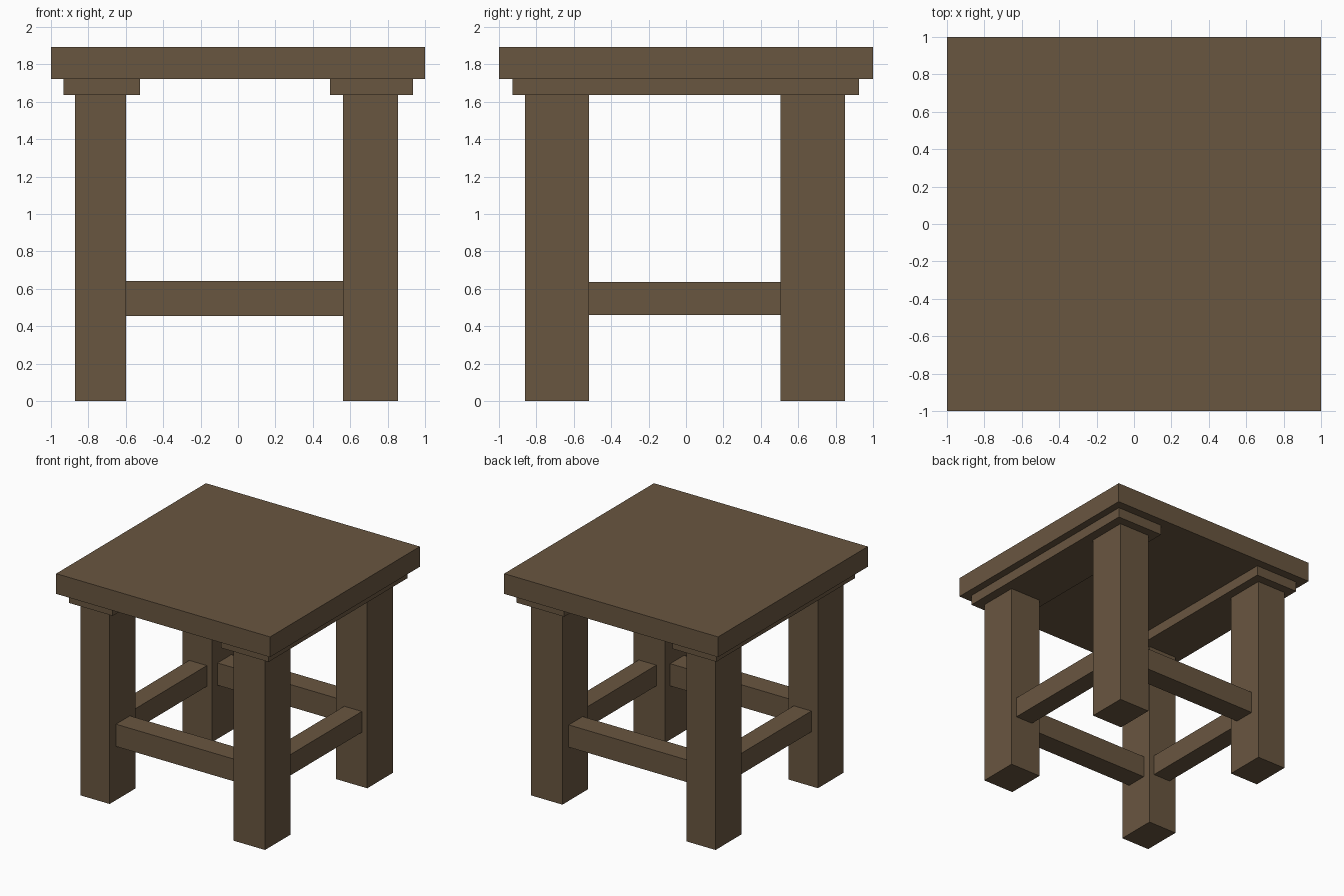
import bpy
import bmesh
from mathutils import Vector

if "Cube" in bpy.data.objects:
    bpy.data.objects.remove(bpy.data.objects["Cube"])

wood = bpy.data.materials.new("brown wood")
wood.diffuse_color = (0.141, 0.093, 0.051, 1)
wood.use_nodes = True
wood.node_tree.nodes["Principled BSDF"].inputs["Base Color"].default_value = wood.diffuse_color


def box(name, x, y, z):
    """Box from (min, max) ranges on each axis."""
    lo, hi = Vector((x[0], y[0], z[0])), Vector((x[1], y[1], z[1]))
    bm = bmesh.new()
    bmesh.ops.create_cube(bm, size=1)
    bmesh.ops.scale(bm, vec=hi - lo, verts=bm.verts)
    bmesh.ops.translate(bm, vec=(lo + hi) / 2, verts=bm.verts)
    mesh = bpy.data.meshes.new(name)
    bm.to_mesh(mesh)
    bm.free()
    mesh.materials.append(wood)
    obj = bpy.data.objects.new(name, mesh)
    bpy.context.collection.objects.link(obj)
    return obj


# Leg footprints
leg_x = {"left": (-0.871, -0.598), "right": (0.561, 0.855)}
leg_y = {"front": (-0.86, -0.518), "back": (0.505, 0.849)}
# Rails under the top, and stretcher positions across their length
rail_x = {"left": (-0.932, -0.523), "right": (0.491, 0.935)}
side_x = {"left": (-0.81, -0.645), "right": (0.64, 0.805)}
cross_y = {"front": (-0.775, -0.59), "back": (0.58, 0.765)}

# Table top
box("table_top", (-1, 1), (-1, 1), (1.722, 1.893))

for side, x in leg_x.items():
    # Flat rail and low stretcher running front to back
    box(side + "_rail", rail_x[side], (-0.927, 0.925), (1.636, 1.722))
    box(side + "_stretcher", side_x[side], (-0.518, 0.505), (0.46, 0.636))
    # Legs
    for end, y in leg_y.items():
        box(end + "_" + side + "_leg", x, y, (0, 1.636))

# Stretchers running left to right
for end, y in cross_y.items():
    box(end + "_stretcher", (-0.598, 0.561), y, (0.454, 0.642))
